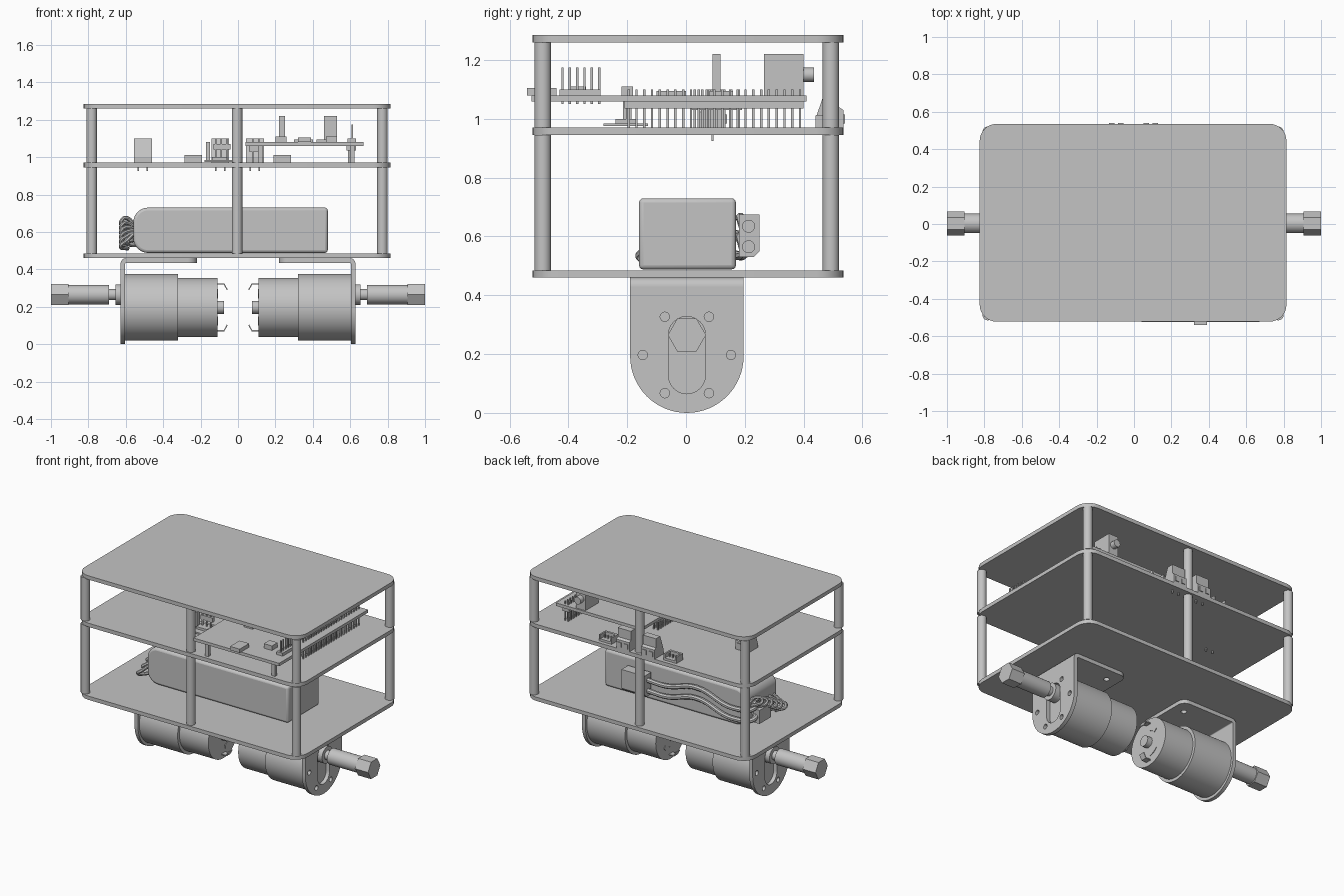
import bpy, bmesh, math
from mathutils import Matrix, Vector

old = bpy.data.objects.get("Cube")
if old:
    bpy.data.objects.remove(old, do_unlink=True)

grey = bpy.data.materials.new("plain_grey")
grey.use_nodes = True
grey.diffuse_color = (0.55, 0.55, 0.55, 1)
grey.node_tree.nodes["Principled BSDF"].inputs["Base Color"].default_value = (0.55, 0.55, 0.55, 1)


def finish(name, bm, smooth=False, bevel=0, segments=3):
    bmesh.ops.recalc_face_normals(bm, faces=bm.faces)
    me = bpy.data.meshes.new(name)
    bm.to_mesh(me)
    bm.free()
    me.materials.append(grey)
    ob = bpy.data.objects.new(name, me)
    bpy.context.collection.objects.link(ob)
    if bevel:
        mod = ob.modifiers.new("soft_edges", "BEVEL")
        mod.width, mod.segments = bevel, segments
    if smooth or bevel:
        bpy.ops.object.select_all(action="DESELECT")
        ob.select_set(True)
        bpy.context.view_layer.objects.active = ob
        bpy.ops.object.shade_smooth_by_angle(angle=math.radians(35))
    return ob


def boxes(name, ranges, bevel=0):
    bm = bmesh.new()
    for x0, x1, y0, y1, z0, z1 in ranges:
        m = Matrix.Translation(((x0 + x1) / 2, (y0 + y1) / 2, (z0 + z1) / 2))
        bmesh.ops.create_cube(bm, size=1, matrix=m @ Matrix.Diagonal((x1 - x0, y1 - y0, z1 - z0, 1)))
    return finish(name, bm, bevel=bevel)


def place(axis, u, v, w):
    return {"x": (w, u, v), "y": (u, w, v), "z": (u, v, w)}[axis]


def prism(name, axis, pts, lo, hi, smooth=False, bevel=0):
    bm = bmesh.new()
    ends = [[bm.verts.new(place(axis, u, v, w)) for u, v in pts] for w in (lo, hi)]
    for ring in ends:
        bm.faces.new(ring)
    n = len(pts)
    for i in range(n):
        j = (i + 1) % n
        bm.faces.new((ends[0][i], ends[0][j], ends[1][j], ends[1][i]))
    return finish(name, bm, smooth, bevel)


def arc(u, v, r, a0, a1, n=12):
    angles = [math.radians(a0 + (a1 - a0) * i / n) for i in range(n + 1)]
    return [(u + r * math.cos(a), v + r * math.sin(a)) for a in angles]


def circle(u, v, r, n=32):
    return arc(u, v, r, 0, 360, n)[:-1]


def rod(name, axis, u, v, r, lo, hi, n=32):
    return prism(name, axis, circle(u, v, r, n), lo, hi, smooth=n > 8)


def rounded(u0, u1, v0, v1, r):
    return (arc(u1 - r, v1 - r, r, 0, 90, 8) + arc(u0 + r, v1 - r, r, 90, 180, 8)
            + arc(u0 + r, v0 + r, r, 180, 270, 8) + arc(u1 - r, v0 + r, r, 270, 360, 8))


def curve_mesh(name, cu):
    tmp = bpy.data.objects.new(name + "_path", cu)
    bpy.context.collection.objects.link(tmp)
    dg = bpy.context.evaluated_depsgraph_get()
    me = bpy.data.meshes.new_from_object(tmp.evaluated_get(dg))
    bm = bmesh.new()
    bm.from_mesh(me)
    bpy.data.objects.remove(tmp, do_unlink=True)
    bpy.data.curves.remove(cu)
    bpy.data.meshes.remove(me)
    return bm


def holed_plate(name, axis, loops, lo, hi):
    cu = bpy.data.curves.new(name, "CURVE")
    cu.dimensions, cu.fill_mode, cu.extrude = "2D", "BOTH", (hi - lo) / 2
    for pts in loops:
        sp = cu.splines.new("POLY")
        sp.points.add(len(pts) - 1)
        sp.use_cyclic_u = True
        for p, (u, v) in zip(sp.points, pts):
            p.co = (u, v, 0, 1)
    bm = curve_mesh(name, cu)
    for v in bm.verts:
        v.co = Vector(place(axis, v.co.x, v.co.y, v.co.z + (lo + hi) / 2))
    bmesh.ops.remove_doubles(bm, verts=bm.verts, dist=0.0001)
    return finish(name, bm, smooth=True)


def tube(name, pts, r):
    cu = bpy.data.curves.new(name, "CURVE")
    cu.dimensions, cu.bevel_depth, cu.bevel_resolution, cu.use_fill_caps = "3D", r, 2, True
    sp = cu.splines.new("BEZIER")
    sp.bezier_points.add(len(pts) - 1)
    for p, co in zip(sp.bezier_points, pts):
        p.co, p.handle_left_type, p.handle_right_type = co, "AUTO", "AUTO"
    return finish(name, curve_mesh(name, cu), smooth=True)


# Three decks and the posts between them
decks = {"bottom_deck": (0.46, 0.485), "middle_deck": (0.945, 0.97), "top_deck": (1.26, 1.285)}
for name, (lo, hi) in decks.items():
    prism(name, "z", rounded(-0.825, 0.815, -0.522, 0.535, 0.09), lo, hi, smooth=True)
for side, y in (("front", -0.487), ("back", 0.493)):
    for place_name, x in (("right", -0.782), ("centre", -0.005), ("left", 0.772)):
        rod(f"lower_{side}_{place_name}_post", "z", x, y, 0.028, 0.485, 0.945)
        rod(f"upper_{side}_{place_name}_post", "z", x, y, 0.028, 0.97, 1.26)

# Motor, bracket and shaft on the left, then mirrored
AY, AZ, SZ = 0.003, 0.197, 0.265
slot = arc(AY, SZ, 0.063, 0, 180) + arc(AY, 0.128, 0.063, 180, 360)
outline = [(AY + 0.193, 0.43), (AY - 0.193, 0.43)] + arc(AY, 0.193, 0.193, 180, 360, 32)
screws = [circle(AY + 0.15 * math.cos(math.radians(a)), AZ + 0.15 * math.sin(math.radians(a)), 0.016, 16)
          for a in range(0, 360, 60)]
flange = [(0.6, AY - 0.193), (0.6, AY + 0.193)] + arc(0.27, AY + 0.143, 0.05, 90, 180) + arc(0.27, AY - 0.143, 0.05, 180, 270)
bolts = [circle(0.3, AY + s * 0.1, 0.018, 16) for s in (-1, 1)]
motor = [
    holed_plate("bracket_face", "x", [outline, slot] + screws, 0.603, 0.628),
    holed_plate("bracket_flange", "z", [flange] + bolts, 0.435, 0.46),
    prism("bracket_bend", "y", arc(0.598, 0.43, 0.03, 0, 90, 8) + arc(0.598, 0.43, 0.005, 90, 0, 4),
          AY - 0.193, AY + 0.193, smooth=True),
    rod("gearbox", "x", AY, AZ, 0.178, 0.322, 0.603, 64),
    rod("motor_can", "x", AY, AZ, 0.158, 0.11, 0.322, 64),
    rod("motor_rear_bearing", "x", AY, AZ, 0.035, 0.075, 0.11),
    rod("shaft_boss", "x", AY, SZ, 0.055, 0.6, 0.655),
    rod("shaft", "x", AY, SZ, 0.03, 0.65, 0.7),
    rod("shaft_coupling", "x", AY, SZ, 0.052, 0.69, 0.905),
    rod("hex_hub", "x", AY, SZ, 0.065, 0.905, 1.0, 6),
]
for s, label in ((1, "upper"), (-1, "lower")):
    def tab_z(d):
        return AZ + s * d
    tab = [(0.11, tab_z(0.128)), (0.073, tab_z(0.128)), (0.055, tab_z(0.095)),
           (0.06, tab_z(0.092)), (0.076, tab_z(0.122)), (0.11, tab_z(0.122))]
    motor.append(prism(label + "_motor_terminal", "y", tab, AY - 0.02, AY + 0.02))
    vent = arc(AY, AZ, 0.1, s * 60 - 20, s * 60 + 20, 6) + arc(AY, AZ, 0.075, s * 60 + 20, s * 60 - 20, 6)
    motor.append(prism(label + "_motor_vent", "x", vent, 0.106, 0.11))
for ob in motor:
    bm = bmesh.new()
    bm.from_mesh(ob.data)
    bmesh.ops.transform(bm, matrix=Matrix.Diagonal((-1, 1, 1, 1)), verts=bm.verts)
    base = ob.name
    ob.name = "left_" + base
    finish("right_" + base, bm, smooth="hex" not in base)

# Battery with tapered wire end
battery = ([(0.48, 0.488), (0.48, 0.73)] + arc(-0.48, 0.65, 0.08, 90, 170, 8)
           + arc(-0.48, 0.568, 0.08, 190, 270, 8))
prism("battery", "y", battery, -0.16, 0.17, bevel=0.015)
for i in range(6):
    y, z = -0.15 + 0.05 * i, 0.53 + 0.025 * i
    tube(f"balance_wire_{i}", [(-0.54, y + 0.03, 0.61), (-0.6, y, z + 0.02), (-0.625, y - 0.01, z),
                               (-0.59, y + 0.06, z - 0.02)], 0.011)
boxes("balance_plug", [(-0.625, -0.58, 0.0, 0.12, 0.51, 0.6)])
for i, z in enumerate((0.565, 0.635)):
    tube(f"power_wire_{i}", [(-0.55, 0.08, z), (-0.6, 0.14, z - 0.02), (-0.5, 0.19, z - 0.03),
                             (-0.2, 0.185, z + 0.03), (0.0, 0.2, z - 0.01), (0.14, 0.213, z)], 0.016)
    rod(f"power_plug_socket_{i}", "x", 0.213, z, 0.022, 0.3, 0.308, 20)
plug = [(0.18, 0.53), (0.23, 0.53), (0.25, 0.55), (0.25, 0.675), (0.18, 0.675)]
prism("power_plug", "x", plug, 0.13, 0.3)

# Controller board with connectors and pin rows
boxes("controller_board", [(0.04, 0.67, -0.525, 0.41, 1.06, 1.08)])
boxes("data_port", [(0.32, 0.39, -0.54, -0.44, 1.08, 1.105)])
boxes("chips", [(0.3, 0.4, -0.1, 0.0, 1.08, 1.095), (0.47, 0.53, -0.4, -0.34, 1.08, 1.11),
                (0.2, 0.26, -0.22, -0.18, 1.08, 1.11), (0.42, 0.5, 0.08, 0.16, 1.08, 1.095)])
boxes("capacitor", [(0.22, 0.25, 0.09, 0.118, 1.08, 1.22)])
boxes("power_jack", [(0.46, 0.53, 0.265, 0.4, 1.08, 1.22)])
rod("power_jack_barrel", "y", 0.495, 1.15, 0.024, 0.4, 0.435, 20)
boxes("board_legs", [(x - 0.012, x + 0.012, -0.5, -0.476, 0.97, 1.06) for x in (0.12, 0.61)])
boxes("long_header", [(0.58, 0.63, -0.21, 0.4, 1.035, 1.06)])
boxes("inner_header", [(0.06, 0.13, 0.02, 0.19, 1.03, 1.06)])
boxes("tall_header", [(0.585, 0.63, -0.43, -0.29, 1.08, 1.1)])


def pins(name, xs, y0, count, step, z0, z1):
    boxes(name, [(x - 0.004, x + 0.004, y0 + i * step - 0.004, y0 + i * step + 0.004, z0, z1)
                 for x in xs for i in range(count)])


pins("long_header_pins", (0.593, 0.617), -0.195, 23, 0.0265, 0.97, 1.1)
pins("inner_header_pins", (0.08, 0.11), 0.03, 7, 0.025, 0.97, 1.1)
pins("tall_header_pins", (0.61,), -0.42, 6, 0.025, 1.05, 1.175)

# Terminal blocks and small sockets on the middle deck
block = [(0.44, 0.97), (0.44, 1.0), (0.475, 1.1), (0.52, 1.1), (0.52, 1.04), (0.535, 1.03), (0.535, 0.97)]
for i, (x, dy) in enumerate(((0.09, 0), (-0.095, 0), (-0.508, -0.4))):
    prism(f"terminal_block_{i}", "x", [(y + dy, z) for y, z in block], x - 0.048, x + 0.048)
    pins(f"terminal_block_pins_{i}", (x - 0.024, x + 0.024), 0.49 + dy, 1, 0, 0.925, 0.945)
    boxes(f"terminal_openings_{i}", [(x + s - 0.014, x + s + 0.014, 0.53 + dy, 0.54 + dy, 0.985, 1.015)
                                     for s in (-0.024, 0.024)])
for i, x in enumerate((-0.24, 0.237)):
    boxes(f"small_socket_{i}", [(x - 0.047, x + 0.047, 0.44, 0.455, 0.97, 1.012), (x - 0.047, x + 0.047, 0.455, 0.51, 0.97, 0.985),
                                (x - 0.047, x - 0.037, 0.455, 0.51, 0.985, 1.012), (x + 0.037, x + 0.047, 0.455, 0.51, 0.985, 1.012)])
    pins(f"small_socket_pins_{i}", [x + s for s in (-0.024, 0, 0.024)], 0.48, 1, 0, 0.985, 1.005)

# Small sensor module
boxes("sensor_module", [(-0.18, -0.02, -0.28, -0.13, 0.975, 0.985), (-0.14, -0.06, -0.24, -0.17, 0.985, 1.0)])
boxes("sensor_module_parts", [(-0.17, -0.15, -0.215, -0.185, 0.985, 1.08), (-0.13, -0.04, -0.21, -0.19, 1.04, 1.07)])
pins("sensor_pins", (-0.12, -0.09, -0.06), -0.2, 1, 0, 0.985, 1.1)
